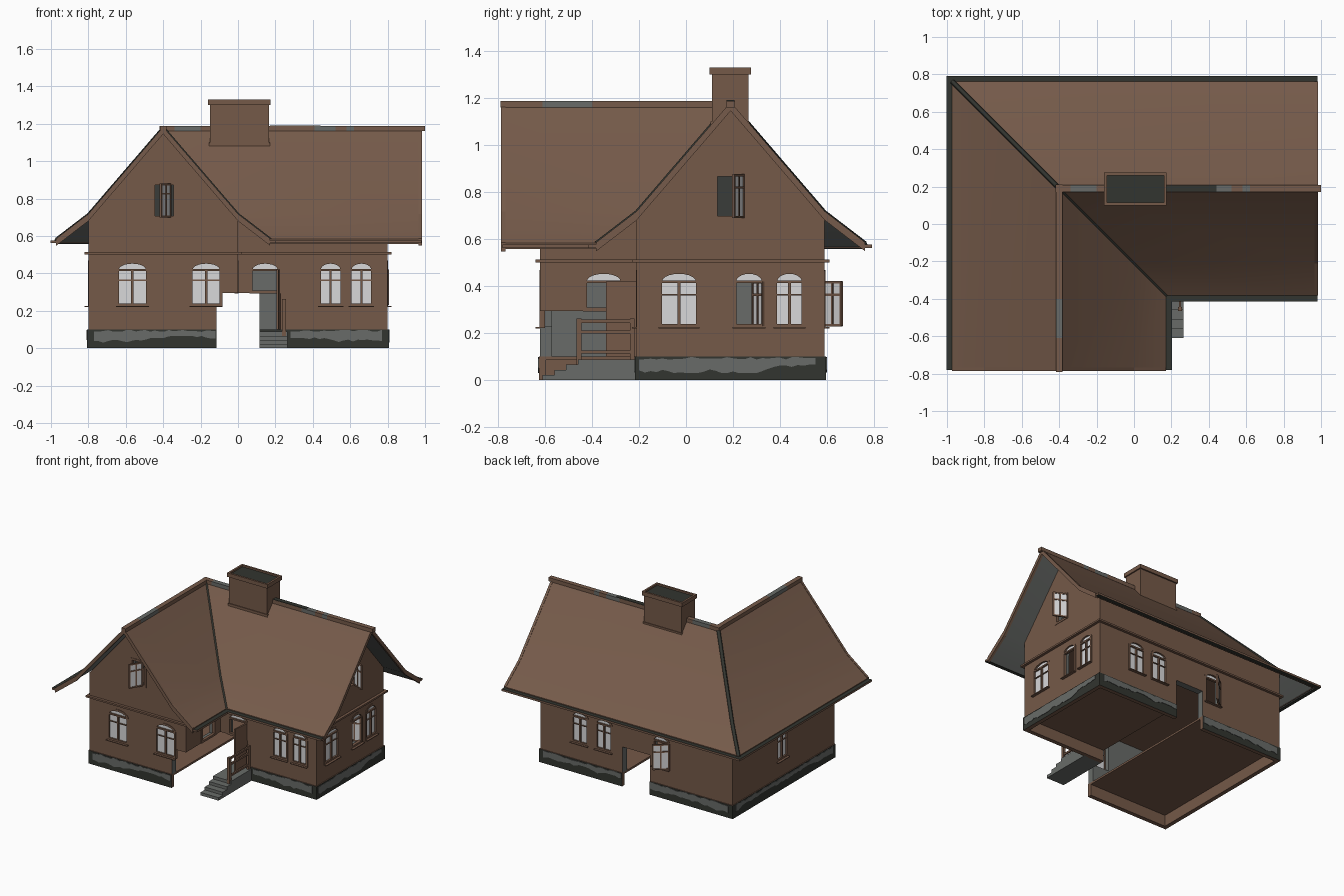
import bpy, bmesh, random
from math import radians, cos, sin, pi
from mathutils import Matrix, Vector

random.seed(4)
if "Cube" in bpy.data.objects:
    bpy.data.objects.remove(bpy.data.objects["Cube"], do_unlink=True)


def material(name, r, g, b):
    m = bpy.data.materials.new(name)
    m.use_nodes = True
    m.diffuse_color = (r, g, b, 1)
    m.node_tree.nodes["Principled BSDF"].inputs["Base Color"].default_value = (r, g, b, 1)
    return m


ROOF = material("roof brown", .18, .104, .069)
WALL = material("wall brown", .178, .1, .065)
DARK = material("dark stone", .032, .035, .029)
GREY = material("grey stone", .14, .148, .14)
GLASS = material("pale glass", .69, .69, .7)
I = Matrix.Identity(4)


def finish(name, bm, *mats):
    bmesh.ops.recalc_face_normals(bm, faces=bm.faces[:])
    mesh = bpy.data.meshes.new(name)
    bm.to_mesh(mesh)
    bm.free()
    for m in mats:
        mesh.materials.append(m)
    ob = bpy.data.objects.new(name, mesh)
    bpy.context.collection.objects.link(ob)
    return ob


def add_box(bm, x0, x1, y0, y1, z0, z1, mat=0, frame=I):
    m = Matrix.Translation(((x0 + x1) / 2, (y0 + y1) / 2, (z0 + z1) / 2))
    m = frame @ m @ Matrix.Diagonal((x1 - x0, y1 - y0, z1 - z0, 1))
    for v in bmesh.ops.create_cube(bm, size=1, matrix=m)["verts"]:
        for f in v.link_faces:
            f.material_index = mat


def box(name, mat, *dims):
    bm = bmesh.new()
    add_box(bm, *dims)
    return finish(name, bm, mat)


def loft(bm, loops, closed=False, mat=0):
    """Skin a row of equal loops; cap the ends unless the row is closed."""
    rows = [[bm.verts.new(p) for p in loop] for loop in loops]
    n = len(rows[0])
    pairs = list(zip(rows, rows[1:])) + ([(rows[-1], rows[0])] if closed else [])
    faces = [bm.faces.new((a[i], a[(i + 1) % n], b[(i + 1) % n], b[i]))
             for a, b in pairs for i in range(n)]
    if not closed:
        faces += [bm.faces.new(rows[0]), bm.faces.new(rows[-1])]
    for f in faces:
        f.material_index = mat


def sweep(name, profile, y0, x1, *mats):
    """Sweep a (distance, height) profile along the L-shaped ridge line."""
    bm = bmesh.new()
    loft(bm, [[(-.4 + d, y0, z) for d, z in profile],
              [(-.4 + d, .19 - d, z) for d, z in profile],
              [(x1, .19 - d, z) for d, z in profile]])
    return finish(name, bm, *mats)


def rect(d0, d1, z0, z1):
    return [(d0, z0), (d1, z0), (d1, z1), (d0, z1)]


def gable(w, z0, eave, top):
    return [(-w, z0), (-w, eave), (0, top), (w, eave), (w, z0)]


def cut(ob, *cutters):
    for c in cutters:
        c.hide_render = True
        mod = ob.modifiers.new("cut", "BOOLEAN")
        mod.object, mod.operation, mod.solver = c, "DIFFERENCE", "EXACT"
    dg = bpy.context.evaluated_depsgraph_get()
    mesh = bpy.data.meshes.new_from_object(ob.evaluated_get(dg))
    ob.modifiers.clear()
    ob.data = mesh


def paint(ob, rule):
    for p in ob.data.polygons:
        p.material_index = int(rule(p))


def indoors(p):
    x, y, z = p.center
    return not (abs(x) > .795 or y > .585 or y < -.615 or (x > -.005 and y < -.205))


def face_frame(angle, dist):
    """Local x runs along the wall, local -y points out of it."""
    return Matrix.Rotation(radians(angle), 4, "Z") @ Matrix.Translation((0, -dist, 0))


FRONT, PORCH = face_frame(0, .62), face_frame(0, .21)
RIGHT, SIDE = face_frame(90, .8), face_frame(90, 0)
BACK, LEFT = face_frame(180, .59), face_frame(-90, .8)


def outline(frame, c, w, z0, zs, z1, y):
    """Window shape: straight sides with an arched or flat head."""
    if z1 - zs < .02:
        pts = [(-w, z0), (w, z0), (w, z1), (-w, z1)]
    else:
        arc = [(w * cos(t * pi / 10), zs + (z1 - zs) * sin(t * pi / 10)) for t in range(11)]
        pts = [(-w, z0), (w, z0)] + arc
    return [frame @ Vector((c + x, y, z)) for x, z in pts]


holes = bmesh.new()


def window(name, frame, c, w, z0=.23, zs=.42, z1=.46, swing=None, hinge=None, door=False):
    """Glazed window, or an empty opening with a leaf swung on its hinge."""
    loft(holes, [outline(frame, c, w, z0, zs, z1, y) for y in (-.05, .09)])
    bm = bmesh.new()
    t = .008
    arched = z1 - zs > .02
    foot = .3 if door else z0
    bar = z0 + .7 * (zs - z0)
    # Surround, sill and arched light
    loft(bm, [outline(frame, c, w + s, foot - s, zs, z1 + s, y)
              for s, y in ((t, .02), (t, -.003), (-t, -.003), (-t, .02))], closed=True)
    if arched:
        add_box(bm, c - w, c + w, -.002, .016, zs - .007, zs + .004, 0, frame)
        loft(bm, [outline(frame, c, w, zs, zs, z1, y) for y in (.01, .014)], mat=1)
        if not door:
            add_box(bm, c - w - t, c + w + t, -.02, 0, z0 - .011, z0 - .005, 0, frame)
    if swing is None and not door:
        add_box(bm, c - w, c + w, .01, .014, z0, zs, 1, frame)
        add_box(bm, c - w, c + w, .002, .016, bar - .003, bar + .003, 0, frame)
        add_box(bm, c - .006, c + .006, -.002, .018, z0, zs, 0, frame)
    elif swing is not None:
        pin = Matrix.Translation((c + (w if hinge is None else hinge), 0, 0))
        pin = frame @ pin @ Matrix.Rotation(radians(swing), 4, "Z")
        n = 2 * w - .02
        if door:
            add_box(bm, -n, 0, -.006, .006, z0, zs, 0, pin)
        else:
            add_box(bm, -n, 0, -.002, .002, z0, zs, 1, pin)
            for x in (-n, -n / 2, 0):
                add_box(bm, x - .005, x + .005, -.006, .006, z0, zs, 0, pin)
            for z in (z0 + .004, bar, zs - .004):
                add_box(bm, -n, 0, -.006, .006, z - .005, z + .005, 0, pin)
    finish(name, bm, WALL, GLASS)


# Windows and doors
window("front_window_outer", FRONT, -.565, .08)
window("front_window_inner", FRONT, -.17, .08)
window("front_attic_window", FRONT, -.395, .058, .7, .88, .88, 60, .032)
window("porch_window_a", PORCH, .495, .06)
window("porch_window_b", PORCH, .66, .06)
window("main_door", PORCH, .145, .075, .1, .42, .46, 86, door=True)
window("side_door", SIDE, -.35, .08, .3, .42, .46, door=True)
window("right_window_wide", RIGHT, -.03, .08)
window("right_window_open", RIGHT, .268, .062, swing=-65)
window("right_window_far", RIGHT, .44, .06)
window("right_attic_window", RIGHT, .185, .058, .69, .875, .875, 65)
window("back_window_a", BACK, -.47, .065)
window("back_window_b", BACK, -.27, .065)
window("back_window_open", BACK, .205, .065, swing=40)
window("left_window", LEFT, 0, .06)

# Hollow walls with a passage cut through the house
hole_ob = finish("opening_cutter", holes, GREY)
inner = sweep("room_cutter", gable(.35, .09, .64, 1.06), -.57, .75, GREY)
passage = box("passage_cutter", GREY, -.115, .115, -1, 1, -.1, .295)
walls = sweep("walls", gable(.4, .1, .685, 1.15), -.62, .8, WALL, GREY)
cut(walls, inner, hole_ob, passage)
paint(walls, indoors)

# Stone plinth, open beneath, with a thin brown floor
cellar = sweep("cellar_cutter", rect(-.375, .375, -.1, .085), -.595, .775, WALL)
plinth = sweep("plinth", rect(-.406, .406, 0, .1), -.626, .806, DARK, WALL)
cut(plinth, cellar, passage)
paint(plinth, lambda p: abs(p.normal.z) > .5 or indoors(p))
for c in (hole_ob, inner, passage, cellar):
    bpy.data.objects.remove(c, do_unlink=True)


# Worn grey band on the plinth
def band(name, frame, u0, u1):
    bm = bmesh.new()
    n = int((u1 - u0) / .025)
    low, loops = .045, []
    for i in range(n + 1):
        low = min(.066, max(.03, low + random.uniform(-.01, .01)))
        high = .093 + random.uniform(-.006, .006)
        u = u0 + (u1 - u0) * i / n
        loops.append([frame @ Vector((u, y, z)) for y, z in
                      ((-.005, low), (-.009, low), (-.009, high), (-.005, high))])
    loft(bm, loops)
    finish(name, bm, GREY)


for name, frame, u0, u1 in (("front", FRONT, -.77, -.12), ("porch", PORCH, .28, .77),
                            ("right", RIGHT, -.2, .55), ("left", LEFT, -.56, .59),
                            ("back_a", BACK, -.77, -.12), ("back_b", BACK, .12, .77)):
    band(name + "_plinth_band", frame, u0, u1)

# String course
sweep("string_course", rect(-.42, .42, .5, .513), -.64, .82, WALL)

# Roof with flared eaves and grey soffit
slope = [(-.572, .583), (-.4, .715), (0, 1.18), (.4, .715), (.572, .583)]


def chevron(t):
    return slope + [(d, z - t) for d, z in reversed(slope)]


roof = sweep("roof", chevron(.025), -.775, .975, ROOF, GREY)
paint(roof, lambda p: p.normal.z < -.1)
bpy.context.view_layer.objects.active = roof
roof.select_set(True)
bpy.ops.object.shade_smooth_by_angle(angle=radians(30))

# Barge boards on both gables
for name, frame, c in (("front_barge_board", face_frame(0, .786), -.4),
                       ("right_barge_board", face_frame(90, .983), .19)):
    bm = bmesh.new()
    loft(bm, [[frame @ Vector((c + d, y, z + .003)) for d, z in chevron(.038)] for y in (0, .018)])
    finish(name, bm, ROOF)

# Gutters, brown outside and dark within
for name, d0, d1 in (("outer_gutter", -.602, -.562), ("inner_gutter", .57, .604)):
    gutter = sweep(name, rect(d0, d1, .562, .577), -.78, .98, ROOF, DARK)
    paint(gutter, lambda p: abs(p.normal.z) > .5)

# Ridge caps, some weathered, and hip and valley flashings
for name, mat, y0, y1 in (("a", ROOF, -.79, -.61), ("b", GREY, -.61, -.4), ("c", ROOF, -.4, .21)):
    box("front_ridge_cap_" + name, mat, -.418, -.382, y0, y1, 1.16, 1.188)
joints = [-.42, -.34, -.2, .41, .52, .58, .62, 1]
for i, (a, b) in enumerate(zip(joints, joints[1:])):
    box(f"main_ridge_cap_{i}", GREY if i % 2 else ROOF, a, b, .172, .208, 1.16, 1.188)
box("main_ridge_moss", DARK, .17, .44, .173, .207, 1.186, 1.191)
for name, s in (("hip_flashing", -1), ("valley_flashing", 1)):
    curve = bpy.data.curves.new(name, "CURVE")
    curve.dimensions = "3D"
    curve.bevel_depth, curve.bevel_resolution = .013, 0
    line = curve.splines.new("POLY")
    line.points.add(2)
    for pt, (d, z) in zip(line.points, slope[2:]):
        pt.co = (-.4 + s * d, .19 - s * d, z - .005, 1)
    curve.materials.append(DARK)
    bpy.context.collection.objects.link(bpy.data.objects.new(name, curve))

# Chimney
box("chimney_stack", WALL, -.15, .165, .11, .265, .95, 1.315)
box("chimney_base", WALL, -.155, .17, .105, .27, 1, 1.1)
bm = bmesh.new()
rings = [(.167, .088, 1.3), (.167, .088, 1.33), (.152, .073, 1.33), (.152, .073, 1.3)]
loft(bm, [[(.0075 + sx * w, .1875 + sy * h, z) for sx, sy in ((-1, -1), (1, -1), (1, 1), (-1, 1))]
          for w, h, z in rings], closed=True)
finish("chimney_cap", bm, WALL)
box("chimney_mouth", DARK, -.145, .16, .114, .261, 1.312, 1.318)

# Porch landing, steps and railing
for i in range(4):
    box(f"porch_step_{i}", GREY, .115, .265, -.46 - .05 * i, -.21, 0, .088 - .022 * i)
bm = bmesh.new()
for y in (-.455, -.228):
    add_box(bm, .236, .256, y - .01, y + .01, .06, .262)
for z in (.25, .205, .12):
    add_box(bm, .24, .252, -.46, -.22, z - .007, z + .007)
finish("porch_railing", bm, WALL)
